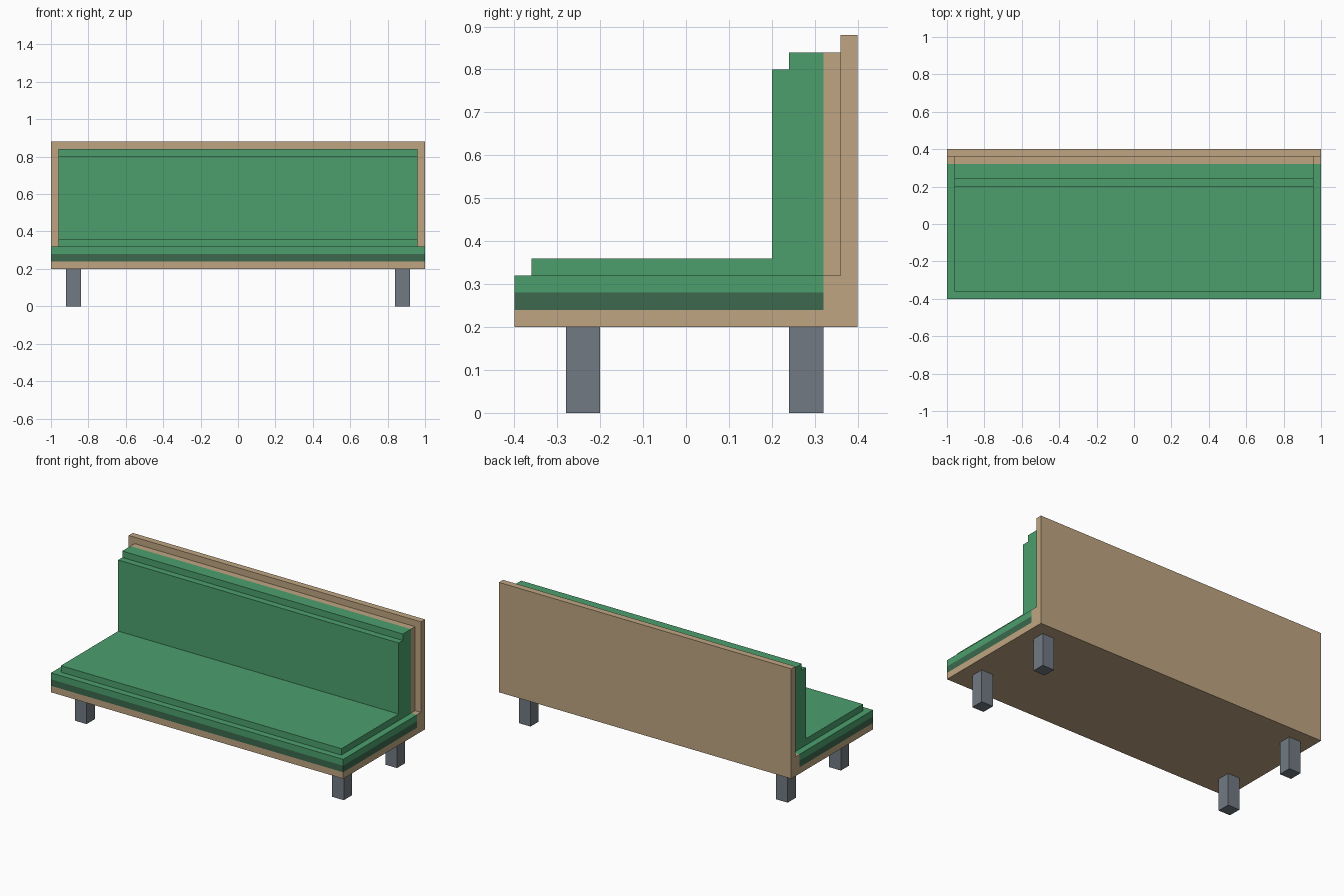
import bpy, bmesh
from mathutils import Vector

if "Cube" in bpy.data.objects:
    bpy.data.objects.remove(bpy.data.objects["Cube"])


def material(name, rgb):
    lin = [((c / 255 + 0.055) / 1.055) ** 2.4 for c in rgb]
    m = bpy.data.materials.new(name)
    m.diffuse_color = (*lin, 1)
    m.use_nodes = True
    m.node_tree.nodes["Principled BSDF"].inputs["Base Color"].default_value = m.diffuse_color
    return m


WOOD = material("tan wood", (191, 165, 130))
GREEN = material("green fabric", (76, 159, 109))
DARK = material("dark green trim", (60, 105, 77))
GREY = material("grey metal", (113, 122, 130))
MATS = [WOOD, GREEN, DARK, GREY]


def prism(name, profile, x0, x1, colour, cuts=(), covered=None):
    """Extrude a y-z profile along x, cut it on planes, drop covered faces, colour by rule."""
    bm = bmesh.new()
    face = bm.faces.new([bm.verts.new((x0, y, z)) for y, z in profile])
    ext = bmesh.ops.extrude_face_region(bm, geom=[face], use_keep_orig=True)
    bmesh.ops.translate(bm, vec=(x1 - x0, 0, 0),
                        verts=[g for g in ext["geom"] if isinstance(g, bmesh.types.BMVert)])
    bmesh.ops.recalc_face_normals(bm, faces=bm.faces[:])
    bmesh.ops.triangulate(bm, faces=bm.faces[:])
    for axis, value in cuts:
        p = Vector((0, 0, 0))
        n = Vector((0, 0, 0))
        p[axis], n[axis] = value, 1
        bmesh.ops.bisect_plane(bm, geom=bm.verts[:] + bm.edges[:] + bm.faces[:],
                               dist=1e-5, plane_co=p, plane_no=n)
    if covered:
        hidden = [f for f in bm.faces if covered(f.calc_center_median(), f.normal)]
        bmesh.ops.delete(bm, geom=hidden, context='FACES')
    for f in bm.faces:
        f.material_index = MATS.index(colour(f.calc_center_median(), f.normal))
    bmesh.ops.dissolve_limit(bm, angle_limit=0.01, verts=bm.verts[:], edges=bm.edges[:],
                             delimit={'MATERIAL'})
    me = bpy.data.meshes.new(name)
    bm.to_mesh(me)
    bm.free()
    for m in MATS:
        me.materials.append(m)
    ob = bpy.data.objects.new(name, me)
    bpy.context.collection.objects.link(ob)
    return ob


# L-shaped shell: wooden base and backboard, with fabric layers on the seat
def shell_colour(c, n):
    if c.z < 0.24 or c.y > 0.32 or n.z < -0.5:
        return WOOD
    return DARK if c.z < 0.28 else GREEN


def under_cushion(c, n):
    if abs(c.x) > 0.96:
        return False
    on_seat = n.z > 0.5 and abs(c.z - 0.32) < 1e-3 and c.y > -0.36
    on_back = n.y < -0.5 and abs(c.y - 0.36) < 1e-3 and c.z < 0.84
    return on_seat or on_back


prism("bench_shell",
      [(-0.4, 0.2), (0.4, 0.2), (0.4, 0.88), (0.36, 0.88), (0.36, 0.32), (-0.4, 0.32)],
      -1, 1, shell_colour,
      cuts=[(0, -0.96), (0, 0.96), (1, -0.36), (1, 0.32), (2, 0.24), (2, 0.28), (2, 0.84)],
      covered=under_cushion)

# Padded seat and backrest with a stepped top edge and a wooden rear strip
prism("padded_cushion",
      [(-0.36, 0.32), (0.36, 0.32), (0.36, 0.84), (0.24, 0.84), (0.24, 0.8),
       (0.2, 0.8), (0.2, 0.36), (-0.36, 0.36)],
      -0.96, 0.96, lambda c, n: WOOD if c.y > 0.32 else GREEN,
      cuts=[(1, 0.32)],
      covered=lambda c, n: n.z < -0.5 or n.y > 0.5)

# Four square legs
for side, x in (("left", -0.92), ("right", 0.84)):
    for end, y in (("front", -0.28), ("back", 0.24)):
        prism(f"{end}_{side}_leg",
              [(y, 0), (y + 0.08, 0), (y + 0.08, 0.2), (y, 0.2)],
              x, x + 0.08, lambda c, n: GREY,
              covered=lambda c, n: n.z > 0.5)
